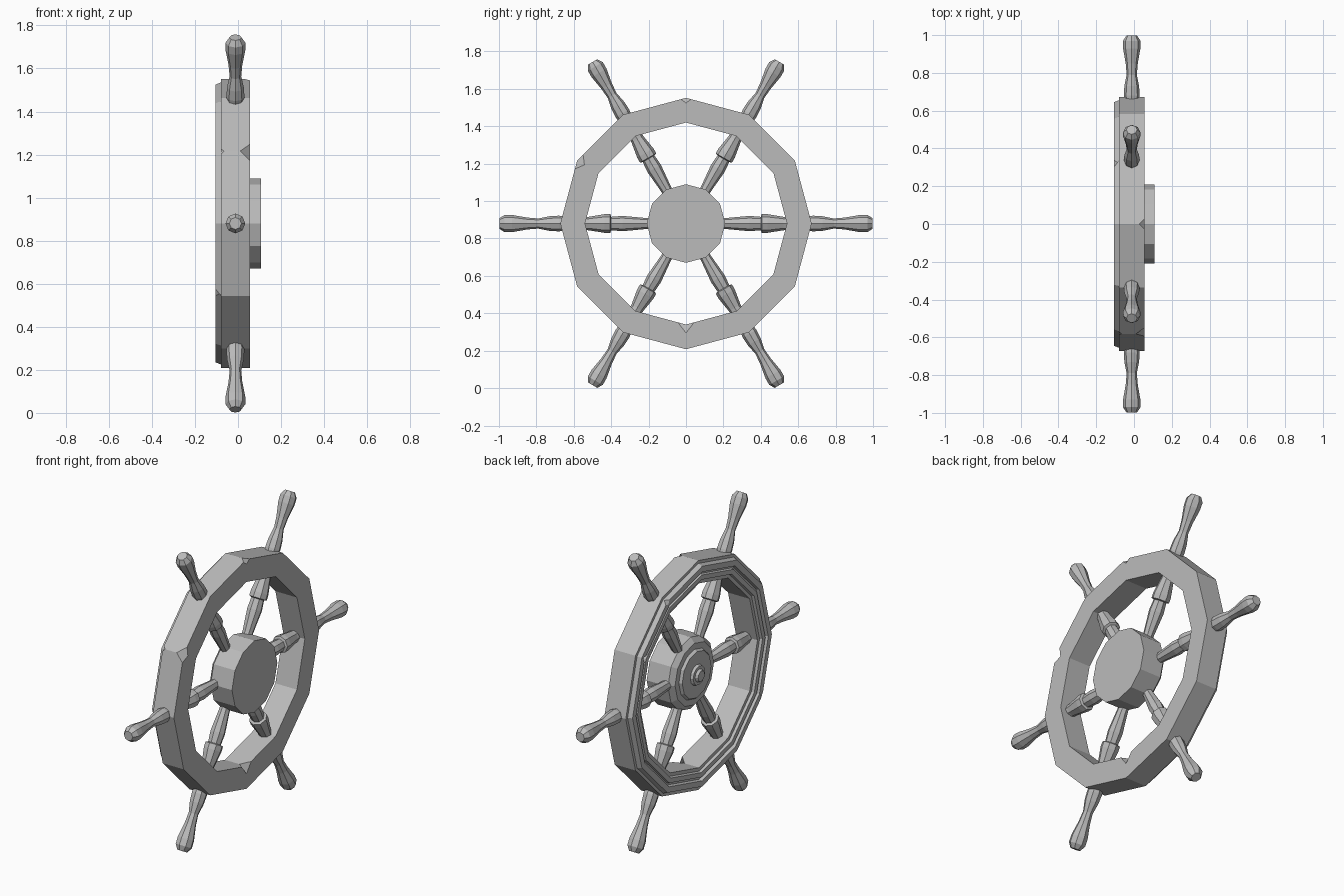
import bpy, bmesh, math
from mathutils import Matrix, Vector

if "Cube" in bpy.data.objects:
    bpy.data.objects.remove(bpy.data.objects["Cube"])

CENTRE = Vector((0, 0, 0.88))

wood = bpy.data.materials.new("plain_grey")
wood.use_nodes = True
grey = (0.5, 0.5, 0.5, 1)
wood.diffuse_color = grey
wood.node_tree.nodes["Principled BSDF"].inputs["Base Color"].default_value = grey


def lathe(profile, sides, closed=False):
    """Turn (radius, x) points around the x axis; a closed profile makes a ring."""
    bm = bmesh.new()
    rings = []
    for r, x in profile:
        angles = [math.tau * i / sides for i in range(sides)]
        rings.append([bm.verts.new((x, r * math.cos(a), r * math.sin(a))) for a in angles])
    pairs = list(zip(rings, rings[1:]))
    if closed:
        pairs.append((rings[-1], rings[0]))
    for a, b in pairs:
        for i in range(sides):
            j = (i + 1) % sides
            bm.faces.new((a[i], a[j], b[j], b[i]))
    if not closed:
        bm.faces.new(rings[0])
        bm.faces.new(rings[-1])
    return bm, rings


def finish(bm, name, matrix):
    bmesh.ops.recalc_face_normals(bm, faces=bm.faces)
    mesh = bpy.data.meshes.new(name)
    bm.to_mesh(mesh)
    bm.free()
    mesh.materials.append(wood)
    ob = bpy.data.objects.new(name, mesh)
    ob.matrix_world = matrix
    bpy.context.collection.objects.link(ob)


# Twelve-sided rim with a stepped moulding on one side
rim_profile = [(0.672, 0.055), (0.672, -0.08), (0.655, -0.08), (0.645, -0.105),
               (0.612, -0.105), (0.608, -0.085), (0.596, -0.085), (0.592, -0.1),
               (0.565, -0.1), (0.56, -0.085), (0.54, -0.085), (0.54, 0.055)]
bm, rings = lathe(rim_profile, 12, closed=True)

# Worn chips: (profile corner, side number, size)
chips = [(0, 3, 0.028), (0, 5, 0.045), (11, 9, 0.045), (1, 5, 0.015),
         (4, 1, 0.02), (3, 2, 0.02), (3, 7, 0.02)]
for ring, side, size in chips:
    bmesh.ops.bevel(bm, geom=[rings[ring][side]], offset=size, segments=1,
                    affect='VERTICES')
finish(bm, "rim", Matrix.Translation(CENTRE))

# Hub drum with a stepped cap and a central boss
hub_profile = [(0.21, 0.108), (0.21, -0.03), (0.18, -0.055), (0.145, -0.055),
               (0.135, -0.07), (0.06, -0.07), (0.055, -0.085), (0.038, -0.085),
               (0.03, -0.1)]
bm, rings = lathe(hub_profile, 12)
finish(bm, "hub", Matrix.Translation(CENTRE))

# Turned spokes running through the rim into handles
spoke_profile = [(0.028, 0.15), (0.03, 0.22), (0.041, 0.34), (0.036, 0.4),
                 (0.05, 0.405), (0.05, 0.435), (0.036, 0.52), (0.034, 0.62),
                 (0.042, 0.68), (0.039, 0.73), (0.027, 0.79), (0.032, 0.85),
                 (0.046, 0.93), (0.046, 0.97), (0.028, 0.998)]
for i in range(6):
    bm, rings = lathe(spoke_profile, 8)
    turn = Matrix.Rotation(math.tau * i / 6, 4, 'X') @ Matrix.Rotation(math.pi / 2, 4, 'Z')
    finish(bm, f"spoke_{i + 1}", Matrix.Translation(CENTRE + Vector((-0.012, 0, 0))) @ turn)
